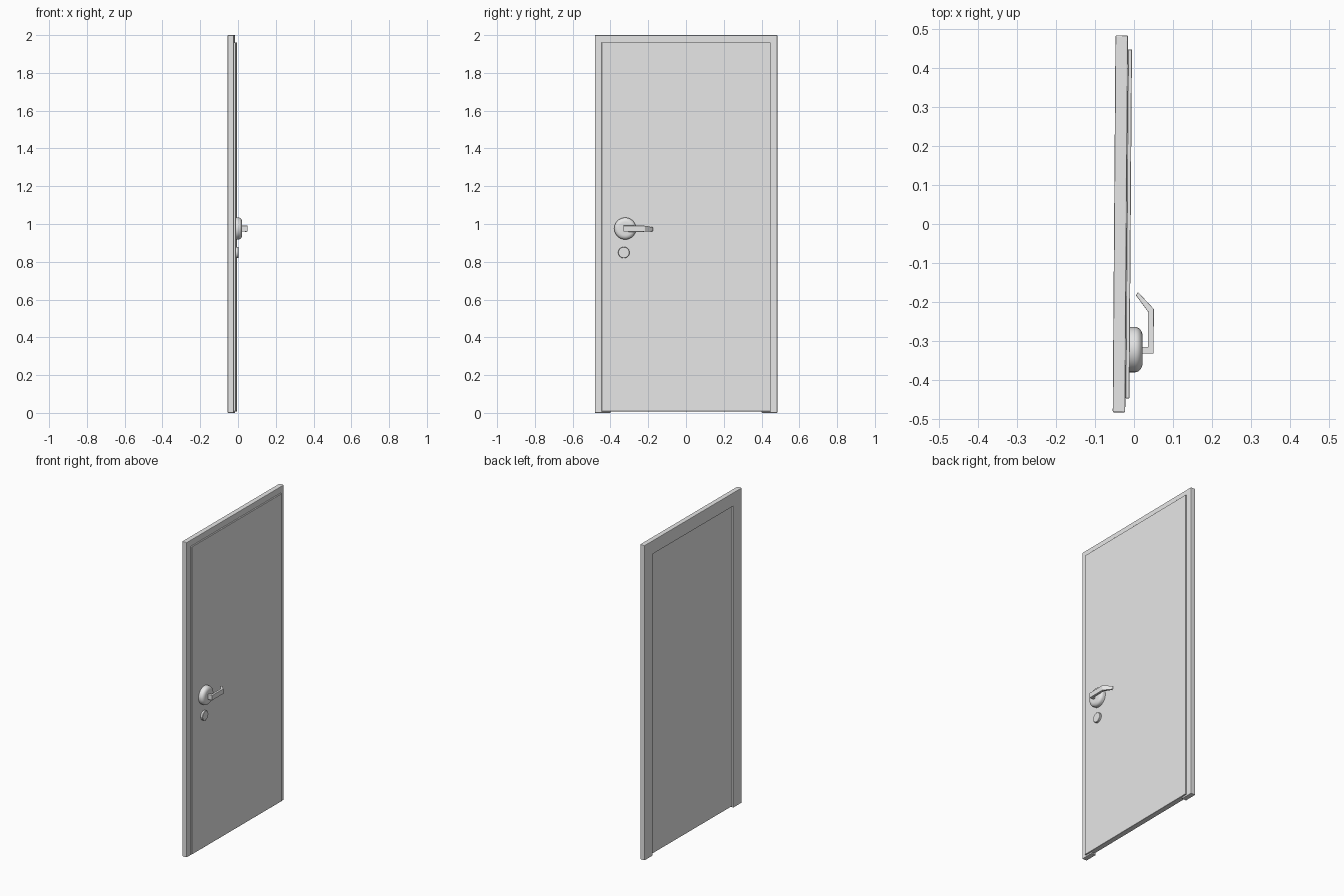
import bpy, bmesh, math
from mathutils import Vector

cube = bpy.data.objects.get("Cube")
if cube:
    bpy.data.objects.remove(cube, do_unlink=True)

# Single painted-metal colour
grey = bpy.data.materials.new("light grey")
grey.use_nodes = True
colour = (0.8, 0.8, 0.8, 1)
grey.diffuse_color = colour
grey.node_tree.nodes["Principled BSDF"].inputs["Base Color"].default_value = colour


def add_object(name, bm, bevel=0, segments=2, smooth=False):
    bmesh.ops.recalc_face_normals(bm, faces=bm.faces)
    mesh = bpy.data.meshes.new(name)
    bm.to_mesh(mesh)
    bm.free()
    mesh.materials.append(grey)
    obj = bpy.data.objects.new(name, mesh)
    bpy.context.collection.objects.link(obj)
    if smooth:
        bpy.ops.object.select_all(action='DESELECT')
        obj.select_set(True)
        bpy.context.view_layer.objects.active = obj
        bpy.ops.object.shade_smooth_by_angle(angle=math.radians(35))
    if bevel:
        mod = obj.modifiers.new("soft edges", 'BEVEL')
        mod.width = bevel
        mod.segments = segments
    return obj


def prism(points, push):
    """Extrude a closed outline along a vector."""
    bm = bmesh.new()
    face = bm.faces.new([bm.verts.new(p) for p in points])
    new = bmesh.ops.extrude_face_region(bm, geom=[face])["geom"]
    verts = [v for v in new if isinstance(v, bmesh.types.BMVert)]
    bmesh.ops.translate(bm, verts=verts, vec=push)
    return bm


def upright(outline, back, front):
    """Extrude a (y, z) outline from the back plane to the front plane."""
    return prism([(back, y, z) for y, z in outline], Vector((front - back, 0, 0)))


def rectangle(half, low, high):
    return [(-half, low), (half, low), (half, high), (-half, high)]


def lathe(profile, y, z):
    """Turn an (x, radius) profile about an axis along x."""
    bm = bmesh.new()
    verts = [bm.verts.new((x, y + r, z)) for x, r in profile]
    edges = [bm.edges.new(pair) for pair in zip(verts, verts[1:])]
    bmesh.ops.spin(bm, geom=verts + edges, cent=(0, y, z), axis=(1, 0, 0),
                   angle=math.tau, steps=40, use_duplicate=False)
    bmesh.ops.remove_doubles(bm, verts=bm.verts, dist=0.0001)
    return bm


# Frame: two stiles and a head in one outline
W, H, OPEN, HEAD = 0.483, 2.0, 0.40, 1.915
outline = [(-W, 0), (-W, H), (W, H), (W, 0),
           (OPEN, 0), (OPEN, HEAD), (-OPEN, HEAD), (-OPEN, 0)]
frame = add_object("door_frame", upright(outline, -0.051, -0.019), 0.003)

# Leaf: core filling the opening and a lip overlapping the frame
core = add_object("door_leaf_core",
                  upright(rectangle(OPEN, 0.008, HEAD), -0.041, -0.015))
lip = add_object("door_leaf_lip",
                 upright(rectangle(0.447, 0.008, 1.962), -0.0185, -0.0085), 0.001, 1)

# The door stands very slightly turned
for part in (frame, core, lip):
    part.rotation_euler.z = -0.0073

# Domed rosette with a rounded rim
ROSE_Y, ROSE_Z = -0.322, 0.976
dome = [(-0.013, 0), (-0.013, 0.058), (0.003, 0.058)]
for i in range(1, 7):
    a = i * math.pi / 12
    dome.append((0.003 + 0.019 * math.sin(a), 0.034 + 0.024 * math.cos(a)))
dome.append((0.022, 0))
add_object("handle_rosette", lathe(dome, ROSE_Y, ROSE_Z), smooth=True)

# Lever: bent bar that narrows towards its tip
bar = [(0.018, -0.332), (0.05, -0.332), (0.051, -0.218), (0.010, -0.174),
       (0.005, -0.183), (0.036, -0.225), (0.036, -0.315), (0.018, -0.315)]
bm = prism([(x, y, 0.959) for x, y in bar], Vector((0, 0, 0.032)))
for v in bm.verts:
    if v.co.y > -0.2:
        v.co.z = 0.972 + (v.co.z - 0.975) * 0.65
add_object("handle_lever", bm, 0.0015)

# Lock cover below the handle
cover = [(-0.013, 0), (-0.013, 0.03), (0.0, 0.03), (0.002, 0.028), (0.002, 0)]
add_object("lock_cover", lathe(cover, -0.329, 0.849), smooth=True)
